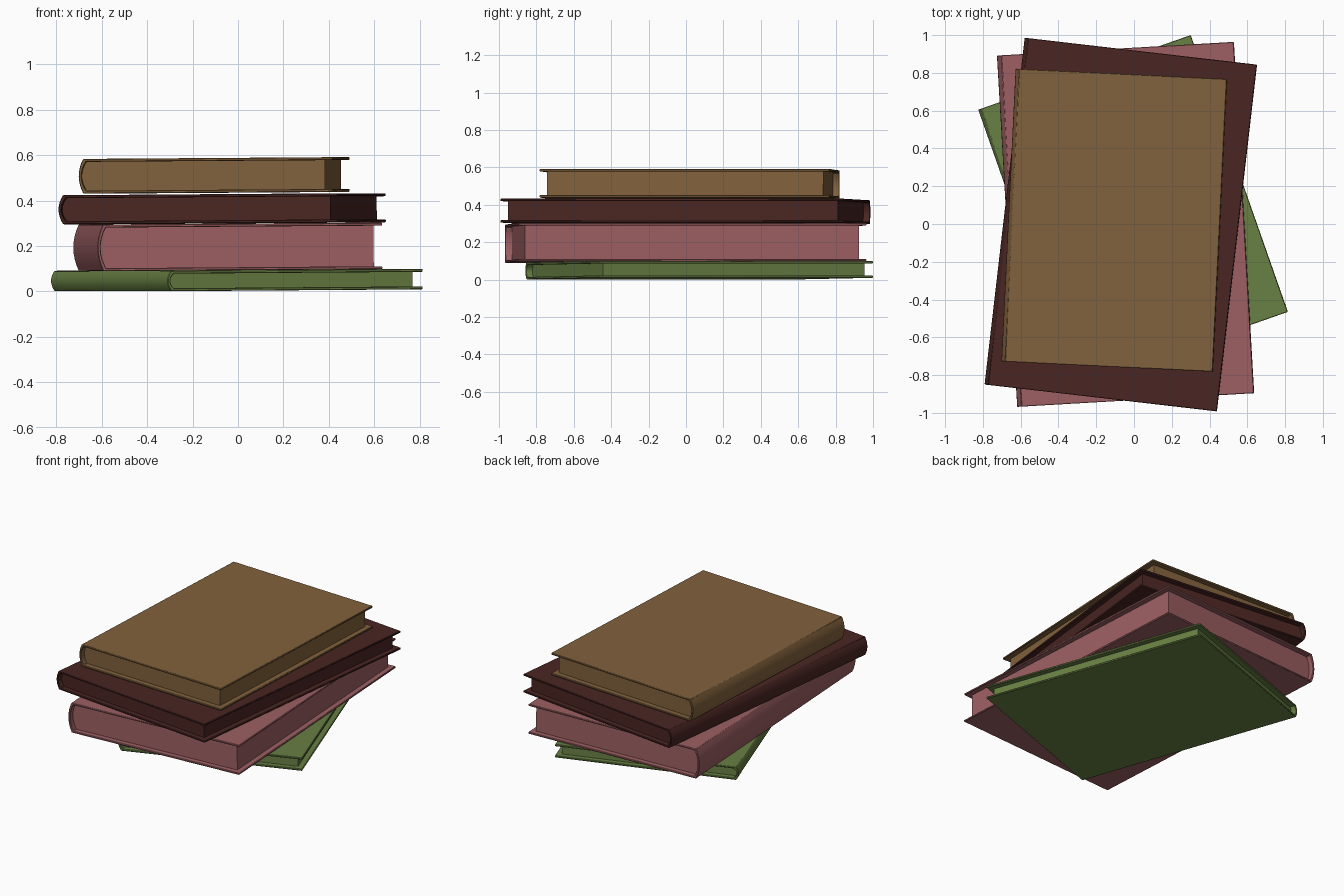
import bpy, bmesh, math

if "Cube" in bpy.data.objects:
    bpy.data.objects.remove(bpy.data.objects["Cube"])

BOARD = 0.013    # cover thickness
INSET = 0.036    # how far the pages sit back from the cover edges
TILT = math.radians(-0.4)


def material(name, rgb):
    m = bpy.data.materials.new(name)
    lin = [(c / 255) ** 2.2 for c in rgb]
    m.diffuse_color = (*lin, 1)
    m.use_nodes = True
    m.node_tree.nodes["Principled BSDF"].inputs["Base Color"].default_value = m.diffuse_color
    return m


def spine_arc(x, bulge, half, steps=8):
    """Points from top to bottom, bowing out to -x by bulge."""
    pts = []
    for i in range(steps + 1):
        s = 1 - 2 * i / steps
        pts.append((x - bulge * (1 - s * s), s * half))
    return pts


def extrude_profile(name, profile, length, mat, place, bevel=0):
    """Extrude an x-z outline along y and place it."""
    bm = bmesh.new()
    face = bm.faces.new([bm.verts.new((x, -length / 2, z)) for x, z in profile])
    new = bmesh.ops.extrude_face_region(bm, geom=[face])["geom"]
    verts = [v for v in new if isinstance(v, bmesh.types.BMVert)]
    bmesh.ops.translate(bm, verts=verts, vec=(0, length, 0))
    bmesh.ops.recalc_face_normals(bm, faces=bm.faces)
    mesh = bpy.data.meshes.new(name)
    bm.to_mesh(mesh)
    bm.free()
    mesh.materials.append(mat)
    ob = bpy.data.objects.new(name, mesh)
    bpy.context.collection.objects.link(ob)
    ob.location, angle = place
    ob.rotation_euler = (0, TILT, math.radians(angle))
    if bevel:
        mod = ob.modifiers.new("soft_edges", 'BEVEL')
        mod.width, mod.segments = bevel, 1
        mod.limit_method, mod.angle_limit = 'ANGLE', math.radians(50)
    bpy.ops.object.select_all(action='DESELECT')
    ob.select_set(True)
    bpy.context.view_layer.objects.active = ob
    bpy.ops.object.shade_smooth_by_angle(angle=math.radians(30))
    return ob


def book(name, rgb, centre, angle, width, length, thick, bulge):
    mat = material(name + "_colour", rgb)
    place = (centre, angle)
    right, hinge = width / 2, -width / 2 + bulge
    half, inner = thick / 2, thick / 2 - BOARD
    # cover: two boards joined by a rounded spine
    outline = [(right, half)] + spine_arc(hinge, bulge, half) + [(right, -half), (right, -inner)]
    outline += spine_arc(hinge + BOARD, bulge, inner)[::-1] + [(right, inner)]
    extrude_profile(name + "_cover", outline, length, mat, place, 0.003)
    # page block: rounded at the back, set in on the other three sides
    fit = inner + 0.001
    fore = right - INSET
    pages = [(fore, fit)] + spine_arc(hinge + BOARD - 0.001, bulge, fit) + [(fore, -fit)]
    extrude_profile(name + "_pages", pages, length - 2 * INSET, mat, place)


# the stack, bottom to top
book("green_book", (104, 127, 69), (-0.005, 0.07, 0.05), 19.35, 1.192, 1.553, 0.09, 0.017)
book("pink_book", (156, 96, 99), (-0.045, -0.002, 0.196), 3.3, 1.256, 1.863, 0.205, 0.024)
book("dark_book", (75, 42, 39), (-0.07, -0.003, 0.364), -6.6, 1.238, 1.848, 0.128, 0.02)
book("brown_book", (129, 98, 63), (-0.105, 0.02, 0.511), -2.77, 1.12, 1.552, 0.153, 0.02)
